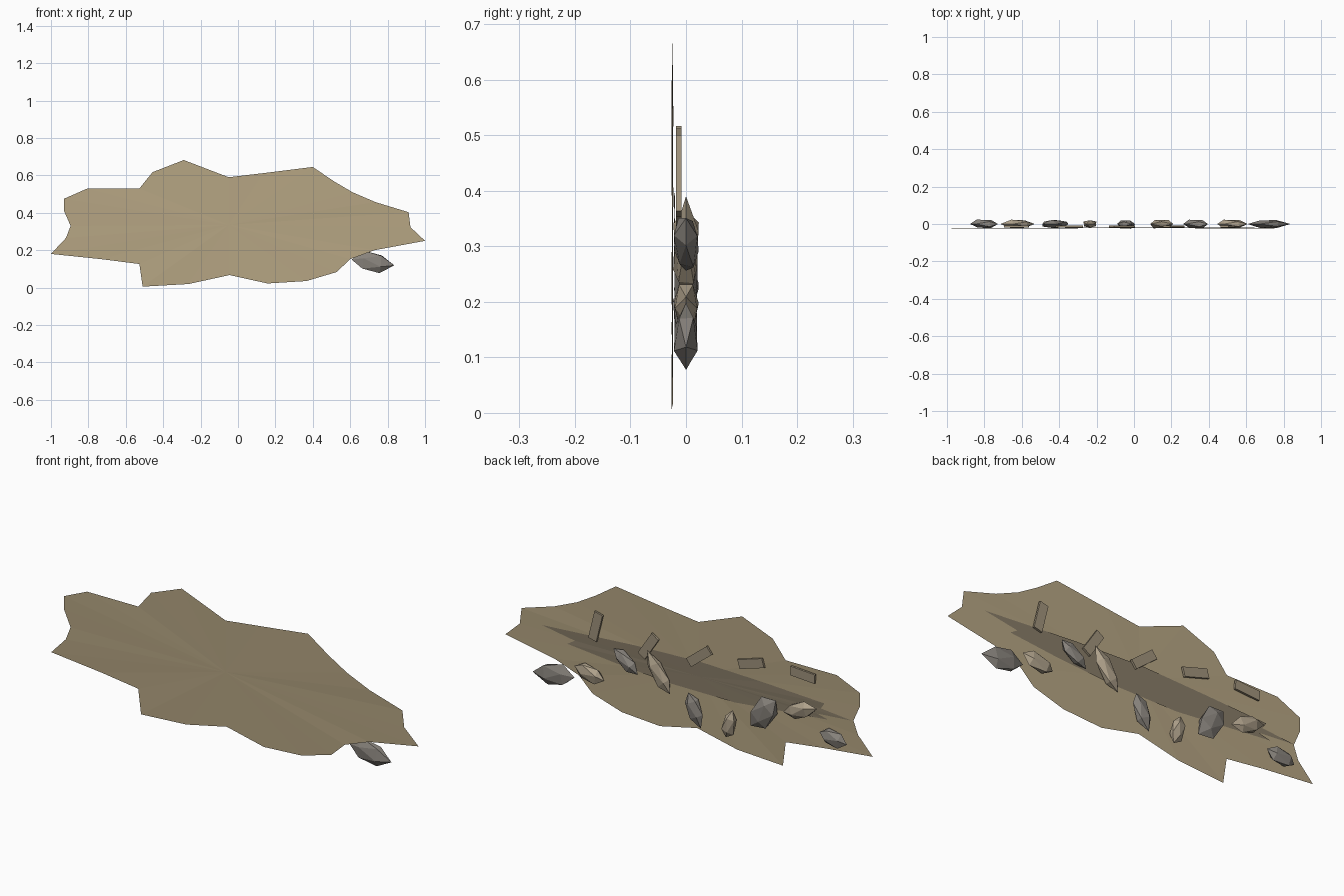
import bpy, bmesh, math, random
from mathutils import Vector, Matrix

if "Cube" in bpy.data.objects:
    bpy.data.objects.remove(bpy.data.objects["Cube"])
random.seed(4)

def material(name, rgb):
    m = bpy.data.materials.new(name)
    m.diffuse_color = (*rgb, 1)
    m.use_nodes = True
    m.node_tree.nodes["Principled BSDF"].inputs["Base Color"].default_value = m.diffuse_color
    return m

SAND = material("sand", (0.47, 0.38, 0.23))
MUD = material("mud", (0.25, 0.205, 0.14))
GREY = material("grey_stone", (0.25, 0.23, 0.205))
TAN = material("tan_stone", (0.43, 0.36, 0.26))
WOOD = material("weathered_wood", (0.35, 0.29, 0.2))

def finish(bm, name, mat):
    me = bpy.data.meshes.new(name)
    bm.to_mesh(me)
    bm.free()
    me.materials.append(mat)
    ob = bpy.data.objects.new(name, me)
    bpy.context.collection.objects.link(ob)
    return ob

def fan(name, pts, centre, y, jitter, mat):
    """Thin sheet: triangles from a centre point to a ragged outline."""
    bm = bmesh.new()
    c = bm.verts.new((centre[0], y, centre[1]))
    ring = [bm.verts.new((x, y + random.uniform(-jitter, jitter), z)) for x, z in pts]
    for a, b in zip(ring, ring[1:] + ring[:1]):
        bm.faces.new((c, a, b))
    return finish(bm, name, mat)

def frame(a, b, y):
    """Local Z runs from a to b in the xz plane, local Y stays world Y."""
    d = Vector((b[0] - a[0], 0, b[1] - a[1]))
    z = d.normalized()
    yv = Vector((0, 1, 0))
    m = Matrix((yv.cross(z), yv, z)).transposed().to_4x4()
    m.translation = ((a[0] + b[0]) / 2, y, (a[1] + b[1]) / 2)
    return m, d.length

def rock(name, a, b, half_w, mat):
    m, length = frame(a, b, 0)
    bm = bmesh.new()
    bmesh.ops.create_icosphere(bm, subdivisions=1, radius=1)
    for v in bm.verts:
        v.co *= random.uniform(0.88, 1.1)
        v.co = Vector((v.co.x * half_w, v.co.y * 0.025, v.co.z * length / 2))
    bmesh.ops.transform(bm, matrix=m, verts=bm.verts)
    finish(bm, name, mat)

def plank(name, a, b):
    m, length = frame(a, b, -0.013)
    bm = bmesh.new()
    bmesh.ops.create_cube(bm, size=1)
    bmesh.ops.scale(bm, vec=(0.045, 0.01, length), verts=bm.verts)
    bmesh.ops.transform(bm, matrix=m, verts=bm.verts)
    finish(bm, name, WOOD)

# Ragged ground sheet
outline = [(-1, .18), (-.92, .265), (-.895, .33), (-.93, .41), (-.93, .475), (-.805, .53),
           (-.527, .53), (-.457, .617), (-.29, .682), (-.05, .59), (.136, .612), (.4, .645),
           (.51, .57), (.612, .51), (.735, .457), (.912, .403), (.922, .323), (1, .25),
           (.73, .2), (.6, .152), (.527, .083), (.366, .035), (.158, .022), (-.045, .067),
           (-.265, .019), (-.51, .005), (-.527, .126), (-.73, .152)]
fan("ground_sheet", outline, (-.05, .335), -.0245, .002, SAND)

# Narrow darker streak along the middle
streak = [(-.89, .33), (-.72, .345), (-.74, .375), (-.4, .39), (-.06, .4), (.3, .385),
          (.8, .35), (.62, .32), (.66, .295), (.4, .27), (.1, .25), (-.25, .25),
          (-.5, .275), (-.76, .3), (-.7, .315)]
fan("dark_streak", streak, (-.06, .325), -.0205, .0012, MUD)

# Row of stones, given by their two end points and half width
stones = [((.605, .15), (.825, .12), .06, GREY), ((.615, .21), (.435, .175), .045, TAN),
          ((.40, .354), (.265, .258), .036, GREY), ((.205, .382), (.085, .205), .042, TAN),
          ((-.01, .25), (-.078, .09), .045, GREY), ((-.255, .222), (-.215, .07), .036, TAN),
          ((-.49, .33), (-.355, .175), .06, GREY), ((-.53, .285), (-.705, .345), .045, TAN),
          ((-.725, .24), (-.88, .215), .04, GREY)]
for i, s in enumerate(stones):
    rock(f"stone_{i + 1}", *s)

# Small loose planks
planks = [((.483, .495), (.517, .358)), ((.175, .463), (.25, .349)), ((-.12, .474), (-.008, .385)),
          ((-.28, .45), (-.413, .49)), ((-.563, .494), (-.695, .486))]
for i, p in enumerate(planks):
    plank(f"plank_{i + 1}", *p)
